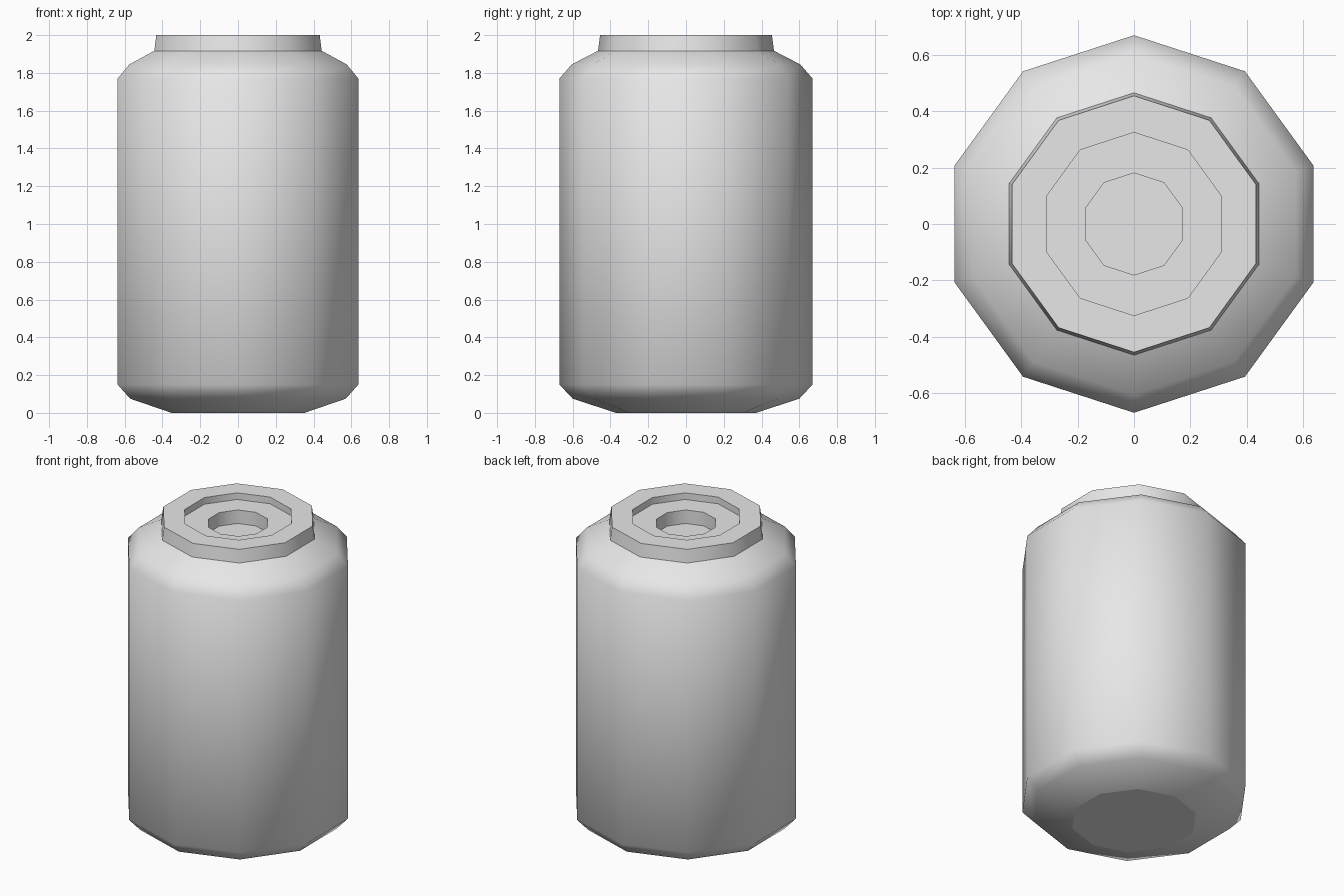
import bpy
import bmesh
from math import pi, cos, sin, radians

SIDES = 10

cube = bpy.data.objects.get("Cube")
if cube:
    bpy.data.objects.remove(cube, do_unlink=True)

# One plain grey for the whole model
grey = bpy.data.materials.new("plain grey")
grey.use_nodes = True
grey.diffuse_color = (0.8, 0.8, 0.8, 1)
grey.node_tree.nodes["Principled BSDF"].inputs["Base Color"].default_value = (0.8, 0.8, 0.8, 1)


def lathe(name, profile, close_start=False, close_end=False):
    """Turn a (radius, height) profile into a ten-sided solid, a corner facing back."""
    bm = bmesh.new()
    rings = []
    for radius, z in profile:
        angles = [pi / 2 + 2 * pi * i / SIDES for i in range(SIDES)]
        rings.append([bm.verts.new((radius * cos(a), radius * sin(a), z)) for a in angles])
    for low, high in zip(rings, rings[1:]):
        for i in range(SIDES):
            j = (i + 1) % SIDES
            bm.faces.new((low[i], low[j], high[j], high[i]))
    caps = []
    if close_start:
        caps.append(bm.faces.new(rings[0][::-1]))
    if close_end:
        caps.append(bm.faces.new(rings[-1]))
    # Keep the rims of the flat discs crisp
    for face in caps:
        for edge in face.edges:
            edge.smooth = False
    mesh = bpy.data.meshes.new(name)
    bm.to_mesh(mesh)
    bm.free()
    mesh.materials.append(grey)
    obj = bpy.data.objects.new(name, mesh)
    bpy.context.collection.objects.link(obj)
    bpy.ops.object.select_all(action='DESELECT')
    obj.select_set(True)
    bpy.context.view_layer.objects.active = obj
    bpy.ops.object.shade_smooth_by_angle(angle=radians(50), keep_sharp_edges=True)
    return obj


# Rounded body with flat base, open under the collar
lathe("body", [(0.37, 0), (0.6, 0.075), (0.67, 0.15), (0.67, 1.77),
               (0.605, 1.845), (0.46, 1.92)], close_start=True)

# Collar with a stepped recess in its top
lathe("collar", [(0.466, 1.915), (0.455, 2), (0.325, 2), (0.325, 1.957),
                 (0.181, 1.957), (0.181, 1.87)], close_end=True)
